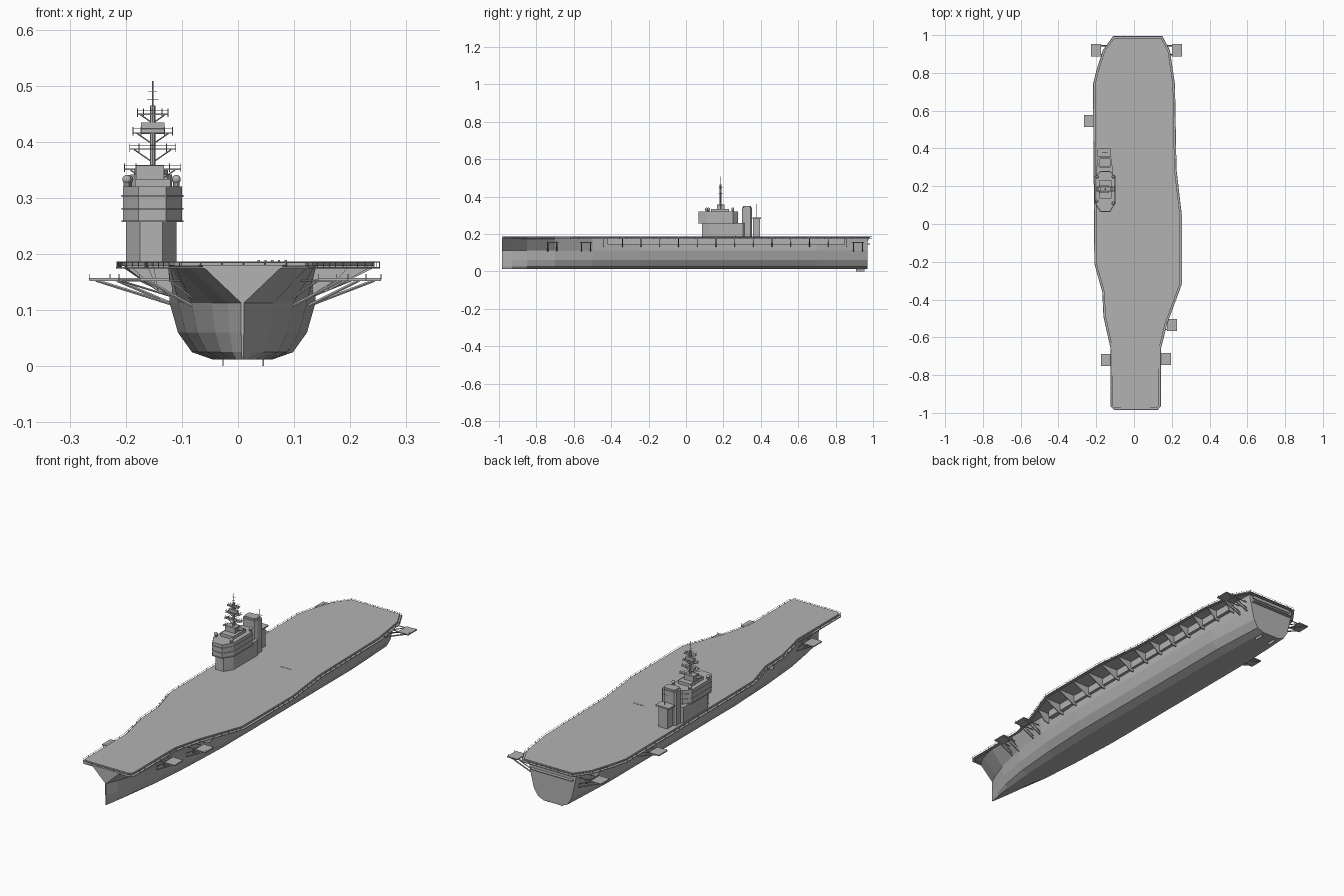
import bpy, bmesh, math
from mathutils import Vector

cube = bpy.data.objects.get("Cube")
if cube:
    bpy.data.objects.remove(cube)

grey = bpy.data.materials.new("ship_grey")
grey.use_nodes = True
grey.diffuse_color = (0.45, 0.45, 0.45, 1)
grey.node_tree.nodes["Principled BSDF"].inputs["Base Color"].default_value = (0.45, 0.45, 0.45, 1)


def finish(bm, name):
    bmesh.ops.recalc_face_normals(bm, faces=bm.faces)
    mesh = bpy.data.meshes.new(name)
    bm.to_mesh(mesh)
    bm.free()
    mesh.materials.append(grey)
    obj = bpy.data.objects.new(name, mesh)
    bpy.context.collection.objects.link(obj)
    return obj


def loft(bm, rings, caps=True):
    rows = [[bm.verts.new(p) for p in ring] for ring in rings]
    n = len(rows[0])
    for a, b in zip(rows, rows[1:]):
        for i in range(n):
            j = (i + 1) % n
            bm.faces.new((a[i], a[j], b[j], b[i]))
    if caps:
        bm.faces.new(rows[0][::-1])
        bm.faces.new(rows[-1])


def prism(bm, outline, z0, z1):
    loft(bm, [[(x, y, z) for x, y in outline] for z in (z0, z1)])


def box(bm, x0, x1, y0, y1, z0, z1):
    prism(bm, [(x0, y0), (x1, y0), (x1, y1), (x0, y1)], z0, z1)


def rod(bm, a, b, r=0.001, sides=6):
    a, b = Vector(a), Vector(b)
    turn = (b - a).to_track_quat('Z', 'Y')
    rings = []
    for end in (a, b):
        rings.append([end + turn @ Vector((r * math.cos(t), r * math.sin(t), 0))
                      for t in (math.tau * i / sides for i in range(sides))])
    loft(bm, rings)


def inset(outline, d):
    # move every edge of a counter-clockwise outline inward by d
    out = []
    for i, p in enumerate(outline):
        p = Vector(p)
        e0 = (p - Vector(outline[i - 1])).normalized()
        e1 = (Vector(outline[(i + 1) % len(outline)]) - p).normalized()
        n0, n1 = Vector((-e0.y, e0.x)), Vector((-e1.y, e1.x))
        m = (n0 + n1).normalized()
        out.append(tuple(p + m * d / max(m.dot(n0), 0.4)))
    return out


def edge_x(outline, y, side):
    hits = []
    for i, (x1, y1) in enumerate(outline):
        x0, y0 = outline[i - 1]
        if (y0 - y) * (y1 - y) <= 0 and y0 != y1:
            hits.append(x0 + (x1 - x0) * (y - y0) / (y1 - y0))
    return max(hits) if side > 0 else min(hits)


# Hull: sections along the length, five levels each
CX = 0.008
levels = [(0.18, 0.132), (0.113, 0.13), (0.06, 0.115), (0.025, 0.09), (0.012, 0.053)]
stations = [(-0.985, 0.02, 0.073), (-0.93, 0.2, 0.1), (-0.85, 0.42, 0.12), (-0.7, 0.7, 0.13),
            (-0.5, 0.88, 0.132), (-0.25, 1, 0.132), (0.7, 1, 0.132), (0.97, 0.85, 0.125)]
rings = []
for y, f, top in stations:
    half = [(top if i == 0 else w * f, z) for i, (z, w) in enumerate(levels)]
    rings.append([(CX - w, y, z) for w, z in half] + [(CX + w, y, z) for w, z in half[::-1]])
bm = bmesh.new()
loft(bm, rings)
finish(bm, "hull")

# Rudders
bm = bmesh.new()
for x in (-0.027, 0.045):
    box(bm, x - 0.001, x + 0.001, 0.91, 0.955, 0, 0.02)
finish(bm, "rudders")

# Flight deck with a lower catwalk around it
edge = [(-0.105, -0.985), (0.125, -0.985), (0.143, -0.965), (0.143, -0.66), (0.175, -0.53),
        (0.253, -0.32), (0.253, 0.05), (0.225, 0.29), (0.217, 0.74), (0.19, 0.92), (0.15, 0.995),
        (-0.11, 0.995), (-0.165, 0.92), (-0.2, 0.81), (-0.217, 0.74), (-0.21, -0.21),
        (-0.168, -0.36), (-0.162, -0.49), (-0.124, -0.66), (-0.124, -0.965)]
deck = inset(edge, 0.01)
bm = bmesh.new()
prism(bm, deck, 0.179, 0.187)
finish(bm, "flight_deck")

bm = bmesh.new()
loops = [(edge, 0.174), (edge, 0.177), (inset(edge, 0.013), 0.177), (inset(edge, 0.013), 0.174)]
loops.append(loops[0])
loft(bm, [[(x, y, z) for x, y in o] for o, z in loops], caps=False)
bmesh.ops.remove_doubles(bm, verts=bm.verts, dist=0.0001)
finish(bm, "catwalk")

bm = bmesh.new()
rail = inset(edge, 0.001)
for i, p in enumerate(rail):
    a, b = Vector(rail[i - 1]), Vector(p)
    rod(bm, (*a, 0.186), (*b, 0.186), 0.0007, 4)
    count = max(1, int((b - a).length / 0.035))
    for k in range(count):
        q = a.lerp(b, k / count)
        rod(bm, (*q, 0.174), (*q, 0.187), 0.0008, 4)
finish(bm, "catwalk_rail")

# Side galleries and triangular brackets under the deck overhang
bm = bmesh.new()
for side in (-1, 1):
    x0, x1 = sorted((CX + side * 0.12, CX + side * 0.145))
    box(bm, x0, x1, -0.42, 0.85, 0.145, 0.18)
finish(bm, "side_galleries")

bm = bmesh.new()
for side in (-1, 1):
    for i in range(14):
        y = -0.44 + i * 0.1
        outer = edge_x(edge, y, side) - side * 0.014
        tri = [(CX + side * 0.125, 0.13), (CX + side * 0.15, 0.133), (outer, 0.174),
               (outer, 0.18), (CX + side * 0.125, 0.18)]
        loft(bm, [[(x, y + d, z) for x, z in tri] for d in (-0.002, 0.002)])
finish(bm, "deck_brackets")

# Transom ledges
bm = bmesh.new()
box(bm, -0.1, 0.115, 0.96, 0.985, 0.145, 0.149)
box(bm, -0.1, 0.115, 0.96, 0.975, 0.165, 0.18)
finish(bm, "stern_gallery")

# Outboard platforms on struts
for side, inner, y in [(-1, -0.175, 0.92), (1, 0.202, 0.92), (-1, -0.212, 0.545),
                       (1, 0.175, -0.535), (-1, -0.122, -0.72), (1, 0.143, -0.715)]:
    bm = bmesh.new()
    outer = inner + side * 0.053
    box(bm, min(inner, outer), max(inner, outer), y - 0.032, y + 0.032, 0.152, 0.157)
    reach = 0.09 if y < -0.6 else 0.118
    foot = CX + side * reach
    for dy in (-0.024, 0.024):
        rod(bm, (outer - side * 0.012, y + dy, 0.153), (foot, y + dy, 0.108), 0.003)
        rod(bm, (inner, y + dy, 0.153), (foot, y + dy, 0.122), 0.002)
        rod(bm, (inner, y + dy, 0.153), (foot, y + dy, 0.153), 0.002)
        for x in (inner, outer):
            rod(bm, (x, y + dy, 0.155), (x, y + dy, 0.164), 0.0007, 4)
    finish(bm, "outboard_platform")


def island_plan(x0, x1, y0, y1, c):
    return [(x0 + c, y0), (x1 - c, y0), (x1, y0 + c * 1.6), (x1, y1 - c),
            (x1 - c, y1), (x0 + c, y1), (x0, y1 - c), (x0, y0 + c * 1.6)]


# Island tower: narrow base, wide bridge with ledges
bm = bmesh.new()
prism(bm, island_plan(-0.2, -0.11, 0.085, 0.33, 0.025), 0.186, 0.258)
finish(bm, "island_base")
bridge = island_plan(-0.205, -0.1, 0.066, 0.278, 0.028)
bm = bmesh.new()
prism(bm, bridge, 0.257, 0.32)
finish(bm, "island_bridge")
bm = bmesh.new()
for z in (0.257, 0.279, 0.302):
    prism(bm, inset(bridge, -0.003), z, z + 0.003)
finish(bm, "bridge_ledges")

# Funnels behind the bridge
bm = bmesh.new()
prism(bm, island_plan(-0.192, -0.118, 0.3, 0.352, 0.008), 0.186, 0.342)
prism(bm, island_plan(-0.185, -0.125, 0.305, 0.347, 0.006), 0.342, 0.35)
finish(bm, "funnel")
bm = bmesh.new()
box(bm, -0.18, -0.135, 0.358, 0.395, 0.186, 0.285)
box(bm, -0.192, -0.122, 0.355, 0.4, 0.281, 0.287)
rod(bm, (-0.155, 0.378, 0.28), (-0.155, 0.378, 0.36), 0.0015)
rod(bm, (-0.17, 0.378, 0.335), (-0.14, 0.378, 0.335), 0.001)
finish(bm, "aft_tower")

# Radar domes
bm = bmesh.new()
for x, y in [(-0.198, 0.12), (-0.11, 0.11), (-0.195, 0.25), (-0.11, 0.25)]:
    rod(bm, (x, y, 0.315), (x, y, 0.33), 0.006, 10)
    made = bmesh.ops.create_uvsphere(bm, u_segments=12, v_segments=8, radius=0.008)
    bmesh.ops.translate(bm, verts=made["verts"], vec=(x, y, 0.333))
domes = finish(bm, "radar_domes")
bpy.context.view_layer.objects.active = domes
domes.select_set(True)
bpy.ops.object.shade_smooth_by_angle()

# Mast with platforms, braces and whip aerials
MX, MY = -0.152, 0.185
bm = bmesh.new()
box(bm, MX - 0.032, MX + 0.032, MY - 0.05, MY + 0.045, 0.318, 0.334)
box(bm, MX - 0.03, MX + 0.02, MY - 0.02, MY + 0.02, 0.334, 0.358)
rod(bm, (MX, MY, 0.33), (MX, MY, 0.465), 0.005, 8)
rod(bm, (MX, MY, 0.46), (MX, MY, 0.508), 0.0012)
box(bm, MX - 0.021, MX + 0.021, MY - 0.006, MY + 0.006, 0.414, 0.434)
for z, w in [(0.35, 0.05), (0.386, 0.041), (0.415, 0.035), (0.448, 0.027)]:
    box(bm, MX - w, MX + w, MY - 0.012, MY + 0.012, z, z + 0.002)
    for s in (-1, 1):
        rod(bm, (MX + s * w * 0.8, MY, z), (MX, MY, z - w * 0.55), 0.0014)
        for f in (0.6, 1):
            rod(bm, (MX + s * w * f, MY, z - 0.004), (MX + s * w * f, MY, z + 0.011), 0.0008, 4)
        rod(bm, (MX - w, MY + s * 0.012, z + 0.008), (MX + w, MY + s * 0.012, z + 0.008), 0.0006, 4)
for z, w in [(0.475, 0.01), (0.49, 0.008)]:
    rod(bm, (MX - w, MY, z), (MX + w, MY, z), 0.0008, 4)
finish(bm, "mast")

# Row of small deck fittings
bm = bmesh.new()
for i in range(5):
    x = 0.035 + i * 0.012
    box(bm, x, x + 0.004, 0.262, 0.266, 0.186, 0.189)
finish(bm, "deck_fittings")
